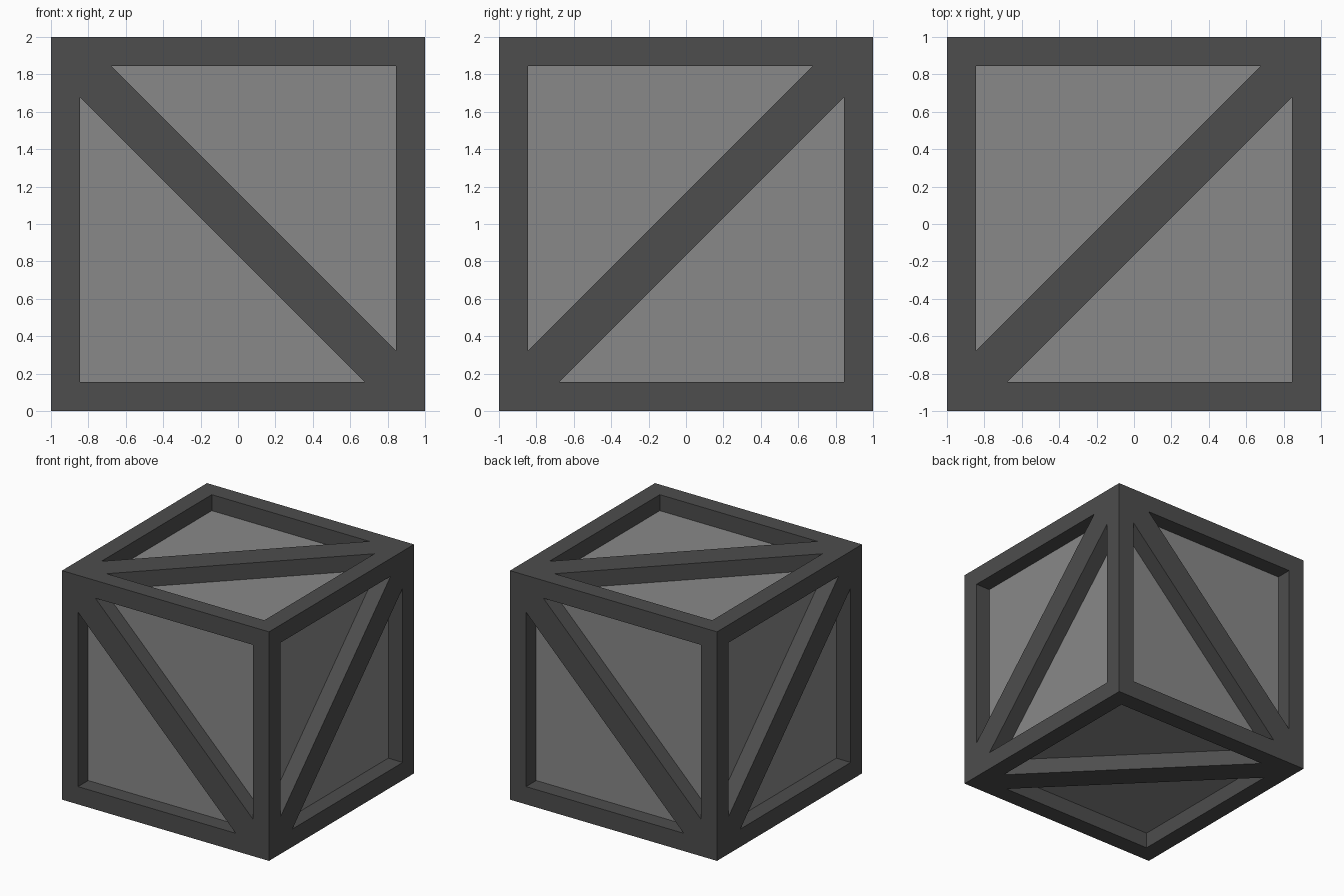
import bpy, bmesh
from mathutils import Vector

if "Cube" in bpy.data.objects:
    bpy.data.objects.remove(bpy.data.objects["Cube"])

A = 0.845      # half width of the opening inside the frame
W = 0.167      # brace half width measured along the frame
CORE = 0.86    # half size of the recessed panel box
CUT = 0.852    # cutter floor, just under the panels


def finish(bm, name):
    bmesh.ops.recalc_face_normals(bm, faces=bm.faces)
    mesh = bpy.data.meshes.new(name)
    bm.to_mesh(mesh)
    bm.free()
    obj = bpy.data.objects.new(name, mesh)
    bpy.context.collection.objects.link(obj)
    obj.location.z = 1
    return obj


def box(name, half, grey):
    bm = bmesh.new()
    bmesh.ops.create_cube(bm, size=2 * half)
    obj = finish(bm, name)
    mat = bpy.data.materials.new(name)
    mat.diffuse_color = (grey, grey, grey, 1)
    mat.use_nodes = True
    mat.node_tree.nodes["Principled BSDF"].inputs["Base Color"].default_value = mat.diffuse_color
    obj.data.materials.append(mat)
    return obj


# Recessed panels and outer frame
box("panels", CORE, 0.25)
frame = box("braced_frame", 1.0, 0.075)

# Each side: right direction, up direction, brace slope seen from outside
X, Y, Z = Vector((1, 0, 0)), Vector((0, 1, 0)), Vector((0, 0, 1))
sides = [(X, Z, -1), (Y, Z, 1), (-X, Z, -1), (-Y, Z, 1), (X, Y, 1), (X, -Y, 1)]

# Two triangular openings per side, leaving the diagonal brace between them
bm = bmesh.new()
for right, up, slope in sides:
    out = right.cross(up)
    for k in (1, -1):
        tri = [(-A, W - A), (A - W, A), (-A, A)]
        verts = [bm.verts.new(right * (u * k * slope) + up * (v * k) + out * CUT)
                 for u, v in tri]
        face = bm.faces.new(verts)
        ext = bmesh.ops.extrude_face_region(bm, geom=[face], use_keep_orig=True)
        moved = [g for g in ext["geom"] if isinstance(g, bmesh.types.BMVert)]
        bmesh.ops.translate(bm, verts=moved, vec=out * 0.3)
cutter = finish(bm, "opening_cutters")
cutter.hide_render = True
cutter.hide_set(True)

cut = frame.modifiers.new("openings", "BOOLEAN")
cut.operation = "DIFFERENCE"
cut.solver = "EXACT"
cut.object = cutter
